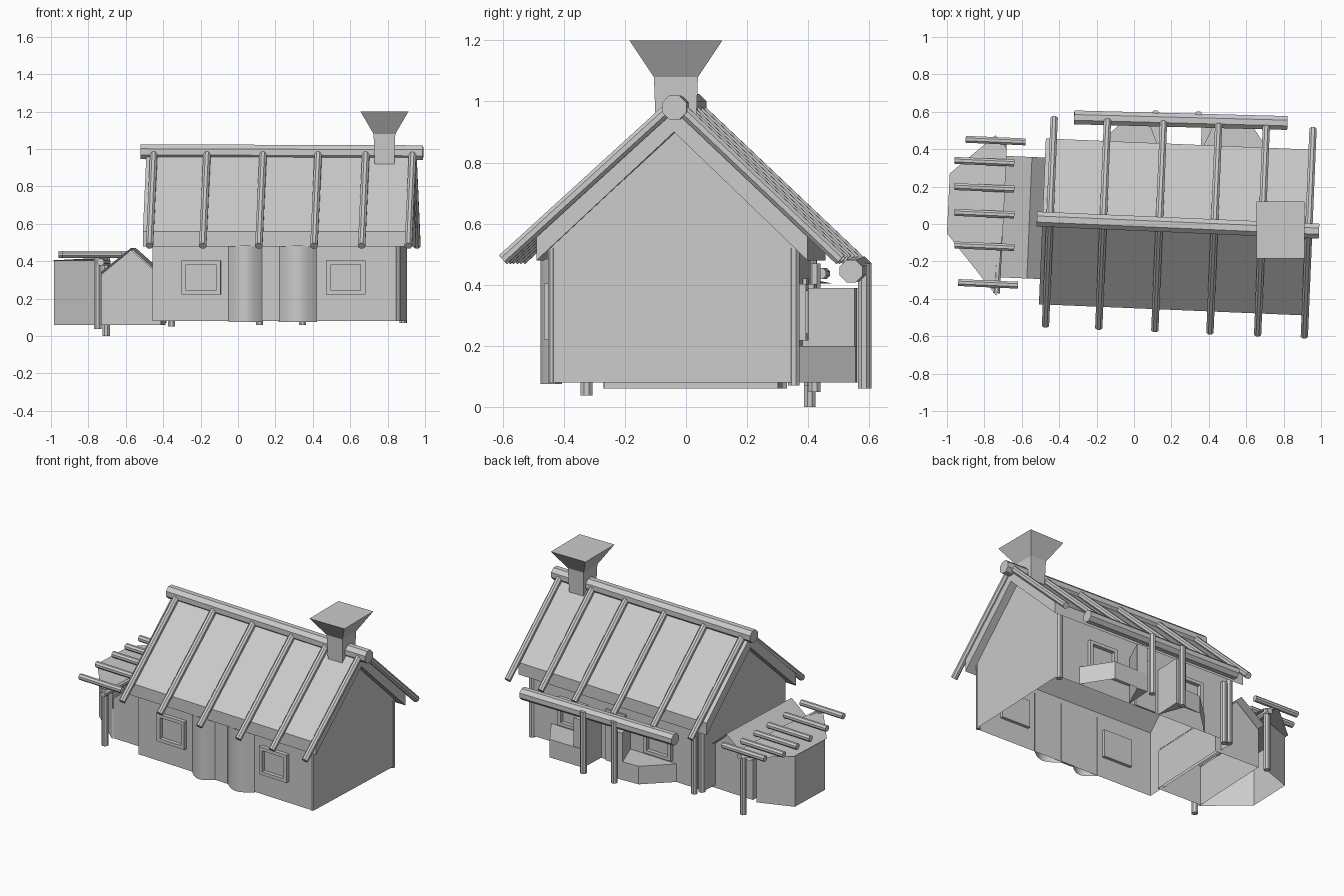
import bpy, bmesh, math
from mathutils import Vector

if "Cube" in bpy.data.objects:
    bpy.data.objects.remove(bpy.data.objects["Cube"])

SKEW = math.radians(-2.4)      # the house stands slightly turned on its plot


def make(name, verts, faces, rot=SKEW):
    me = bpy.data.meshes.new(name)
    me.from_pydata(verts, [], faces)
    bm = bmesh.new()
    bm.from_mesh(me)
    bmesh.ops.recalc_face_normals(bm, faces=bm.faces)
    bm.to_mesh(me)
    bm.free()
    ob = bpy.data.objects.new(name, me)
    bpy.context.collection.objects.link(ob)
    ob.rotation_euler.z = rot
    return ob


def prism(name, pts, axis, a, b, rot=SKEW, skip=(), caps=(True, True)):
    """Extrude a 2D outline along an axis; skip = outline edges left open."""
    n = len(pts)

    def place(p, d):
        return {'x': (d, p[0], p[1]), 'y': (p[0], d, p[1]), 'z': (p[0], p[1], d)}[axis]
    verts = [place(p, a) for p in pts] + [place(p, b) for p in pts]
    faces = [(i, (i + 1) % n, (i + 1) % n + n, i + n) for i in range(n) if i not in skip]
    if caps[0]:
        faces.append(tuple(range(n)))
    if caps[1]:
        faces.append(tuple(range(n, 2 * n)))
    return make(name, verts, faces, rot)


def log(name, p, q, r, rot=SKEW, sides=8):
    p, q = Vector(p), Vector(q)
    turn = (q - p).to_track_quat('Z', 'Y')
    ring = [turn @ Vector((r * math.cos(t), r * math.sin(t), 0))
            for t in (2 * math.pi * (i + .5) / sides for i in range(sides))]
    faces = [(i, (i + 1) % sides, (i + 1) % sides + sides, i + sides) for i in range(sides)]
    faces += [tuple(range(sides)), tuple(range(sides, 2 * sides))]
    return make(name, [p + v for v in ring] + [q + v for v in ring], faces, rot)


def loft(name, rings, place, rot=SKEW, caps=(True, True)):
    """Stack of rectangles (half width, half height, depth) joined by side faces."""
    n = len(rings)
    verts = [place(sx * w, sy * h, d) for w, h, d in rings
             for sx, sy in ((-1, -1), (1, -1), (1, 1), (-1, 1))]
    faces = [(k * 4 + i, k * 4 + (i + 1) % 4, k * 4 + 4 + (i + 1) % 4, k * 4 + 4 + i)
             for k in range(n - 1) for i in range(4)]
    if caps[0]:
        faces.append((0, 1, 2, 3))
    if caps[1]:
        faces.append(tuple(range(4 * n - 4, 4 * n)))
    return make(name, verts, faces, rot)


def window(name, cx, cz, y, out):
    """Square frame through the wall with a recessed pane; out = +1 or -1 along y."""
    loft(name, [(.08, .07, -.02), (.105, .092, -.02), (.105, .092, .025), (.08, .07, .025),
                (.08, .07, -.02)], lambda a, b, d: (cx + a, y + out * d, cz + b),
         caps=(False, True))


# house shell, open underneath
prism("house_walls", [(-.41, .08), (.395, .08), (.395, .52), (.003, .90), (-.41, .52)],
      'x', -.44, .885, skip=(0, 2, 3))

# roof slab with overhang
prism("roof", [(-.45, .48), (-.45, .56), (0, .98), (.437, .56), (.437, .48), (0, .90)],
      'x', -.49, .935)

# ridge log and rafters
log("ridge_log", (-.52, .005, .985), (.99, .003, .98), .043)
for i, x in enumerate((-.45, -.165, .135, .43, .685, .935)):
    log(f"rafter_front_{i}", (x, .003, .995), (x, -.56, .482), .021)
    log(f"rafter_back_{i}", (x, .003, .995), (x, .545, .482), .021)

# chimney with flared top
loft("chimney", [(.053, .066, .92), (.058, .072, 1.08), (.128, .152, 1.2)],
     lambda a, b, d: (.783 + a, -.033 + b, d), 0)

# front: windows, door and the rounded wall bulges beside it
for i, x in enumerate((-.18, .595)):
    window(f"front_window_{i}", x, .313, -.41, -1)
for i, (a, b) in enumerate(((-.035, .15), (.235, .44))):
    arc = [(a + (b - a) * t / 8, -.408 - .055 * math.sin(math.pi * t / 8)) for t in range(9)]
    bulge = prism(f"front_bulge_{i}", arc, 'z', .075, .485, skip=(8,), caps=(False, False))
    bulge.data.shade_smooth()
prism("front_door", [(.145, -.405), (.24, -.405), (.24, -.42), (.145, -.42)], 'z', .08, .48)

# corner posts
for i, (x, y, z, r) in enumerate(((.873, -.403, .08, .014), (-.42, .39, .07, .022),
                                  (.868, .39, .07, .02))):
    log(f"corner_post_{i}", (x, y, z), (x, y, .52), r)

# back: windows and door
for i, x in enumerate((-.1, .55)):
    window(f"back_window_{i}", x, .31, .395, 1)
prism("back_door", [(.15, .395), (.3, .395), (.3, .407), (.15, .407)], 'z', .08, .42)

# back porch: low benches with tall wedge-shaped jambs beside the doorway
for tag, s, pts in (("left", -1, [(.12, .395), (.12, .575), (-.07, .56), (-.23, .395)]),
                    ("right", 1, [(.34, .395), (.34, .575), (.59, .58), (.72, .395)])):
    x = pts[0][0]
    prism(f"porch_bench_{tag}", pts, 'z', .08, .2, skip=(3,), caps=(False, True))
    prism(f"porch_jamb_{tag}", [(x, .395), (x, .575), (x + s * .075, .57)], 'z', .08, .39)

# porch beam and posts
log("porch_beam", (-.32, .57, .455), (.82, .54, .445), .04, 0)
for i, (x, y, z) in enumerate(((.115, .588, .06), (.345, .583, .06), (-.355, .42, .05))):
    log(f"porch_post_{i}", (x, y, z), (x, y, .47), .021, 0)

# side passage with a small overhanging gable roof
prism("passage_walls", [(-.725, .06), (-.40, .06), (-.40, .32), (-.56, .46), (-.725, .325)],
      'y', -.285, .285, skip=(0, 2, 3))
prism("passage_roof", [(-.73, .335), (-.56, .47), (-.42, .345)],
      'y', -.315, .335, skip=(2,), caps=(False, False))

# lean-to room at the far end
prism("lean_to", [(-.975, .25), (-.75, .33), (-.70, 0), (-.735, -.27), (-.985, -.05)],
      'z', .06, .405, rot=0, skip=(1, 2), caps=(False, False))
make("lean_to_roof", [(-.985, .27, .405), (-.74, .475, .405), (-.68, .40, .42),
                      (-.70, -.02, .42), (-.735, -.385, .41), (-1, -.05, .405)],
     [(0, 1, 2, 3), (0, 3, 4, 5)], 0)

# lean-to posts, cross beam and roof poles
log("lean_to_post_back", (-.705, .405, 0), (-.705, .405, .42), .021, 0)
log("lean_to_post_front", (-.75, -.325, .038), (-.75, -.325, .42), .021, 0)
log("lean_to_beam", (-.70, .44, .395), (-.735, -.37, .395), .02, 0)
for i, (x, y) in enumerate(((-.9, .453), (-.96, .34), (-.96, .2), (-.96, .062), (-.96, -.112), (-.94, -.313))):
    log(f"roof_pole_{i}", (x, y, .437), (x + .32, y - .014, .437), .02, 0)
